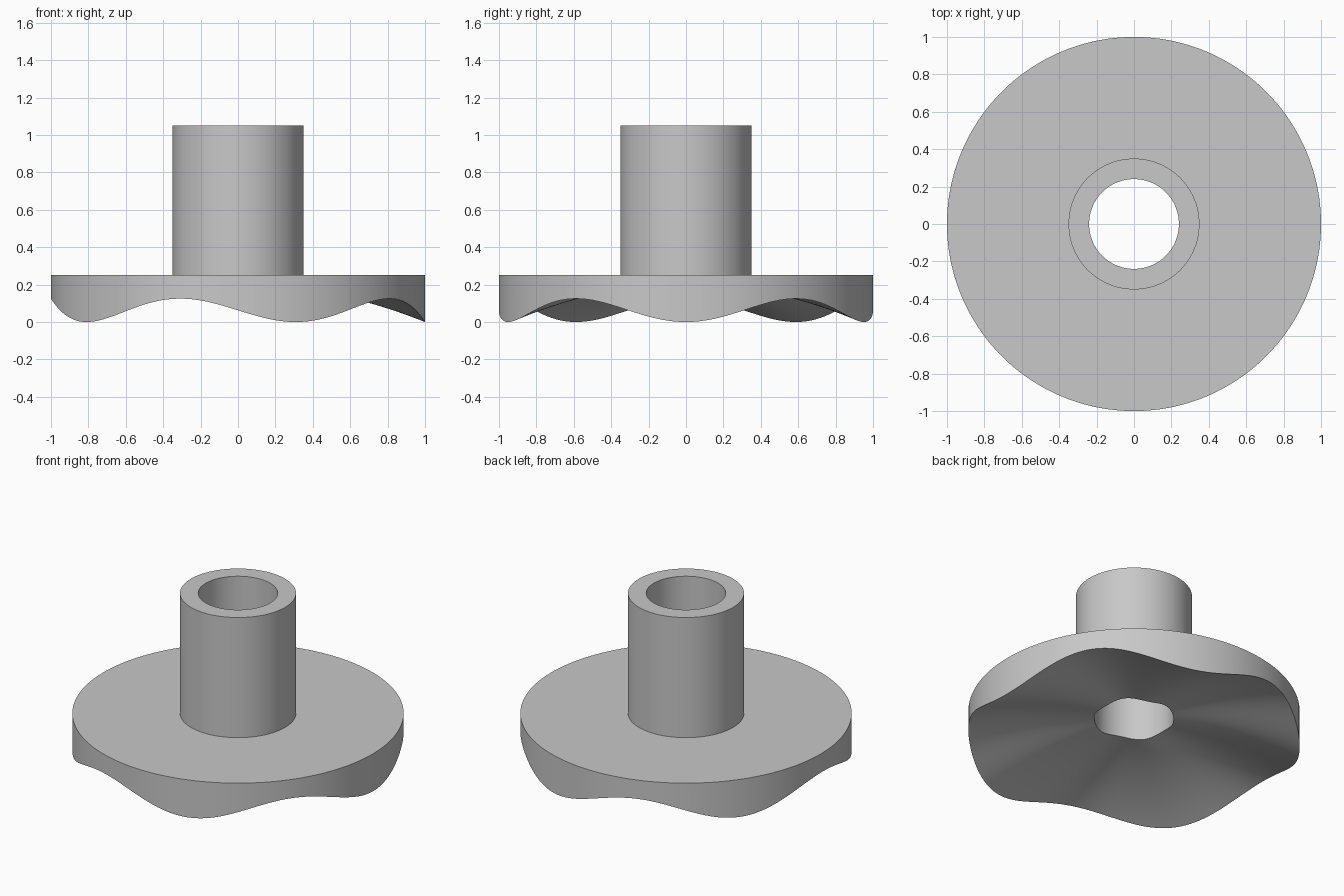
import bpy, bmesh, math

cube = bpy.data.objects.get("Cube")
if cube:
    bpy.data.objects.remove(cube, do_unlink=True)

SEGMENTS = 180
LOBES = 5
BORE, HUB, RIM = 0.24, 0.35, 1.0
FLANGE_TOP, HUB_TOP = 0.25, 1.05
WAVE, DOME = 0.0625, 0.2
UNDERSIDE_STEPS = 20


def underside(r, angle):
    """Domed underside whose wave fades toward the bore."""
    return DOME * (1 - r * r) + WAVE * r ** 1.4 * (1 - math.cos(LOBES * angle))


def section(angle):
    """Closed radial section of the body: wavy underside, rim, hub, bore."""
    radii = [BORE + (RIM - BORE) * i / UNDERSIDE_STEPS
             for i in range(UNDERSIDE_STEPS + 1)]
    points = [(r, underside(r, angle)) for r in radii]
    return points + [(RIM, FLANGE_TOP), (HUB, FLANGE_TOP),
                     (HUB, HUB_TOP), (BORE, HUB_TOP)]


# Flanged hub: sections swept around the axis
bm = bmesh.new()
rings = []
for i in range(SEGMENTS):
    a = math.tau * i / SEGMENTS
    rings.append([bm.verts.new((r * math.cos(a), r * math.sin(a), z))
                  for r, z in section(a)])
for i, ring in enumerate(rings):
    following = rings[(i + 1) % SEGMENTS]
    for j in range(len(ring)):
        k = (j + 1) % len(ring)
        bm.faces.new((ring[j], following[j], following[k], ring[k]))
bmesh.ops.recalc_face_normals(bm, faces=bm.faces)
mesh = bpy.data.meshes.new("flanged_hub")
bm.to_mesh(mesh)
bm.free()
body = bpy.data.objects.new("flanged_hub", mesh)
bpy.context.collection.objects.link(body)

# Plain grey material
grey = bpy.data.materials.new("light_grey")
grey.use_nodes = True
colour = (0.58, 0.58, 0.58, 1)
grey.diffuse_color = colour
grey.node_tree.nodes["Principled BSDF"].inputs["Base Color"].default_value = colour
mesh.materials.append(grey)

# Smooth curved walls, crisp rims
bpy.ops.object.select_all(action='DESELECT')
body.select_set(True)
bpy.context.view_layer.objects.active = body
bpy.ops.object.shade_smooth_by_angle(angle=math.radians(30))
